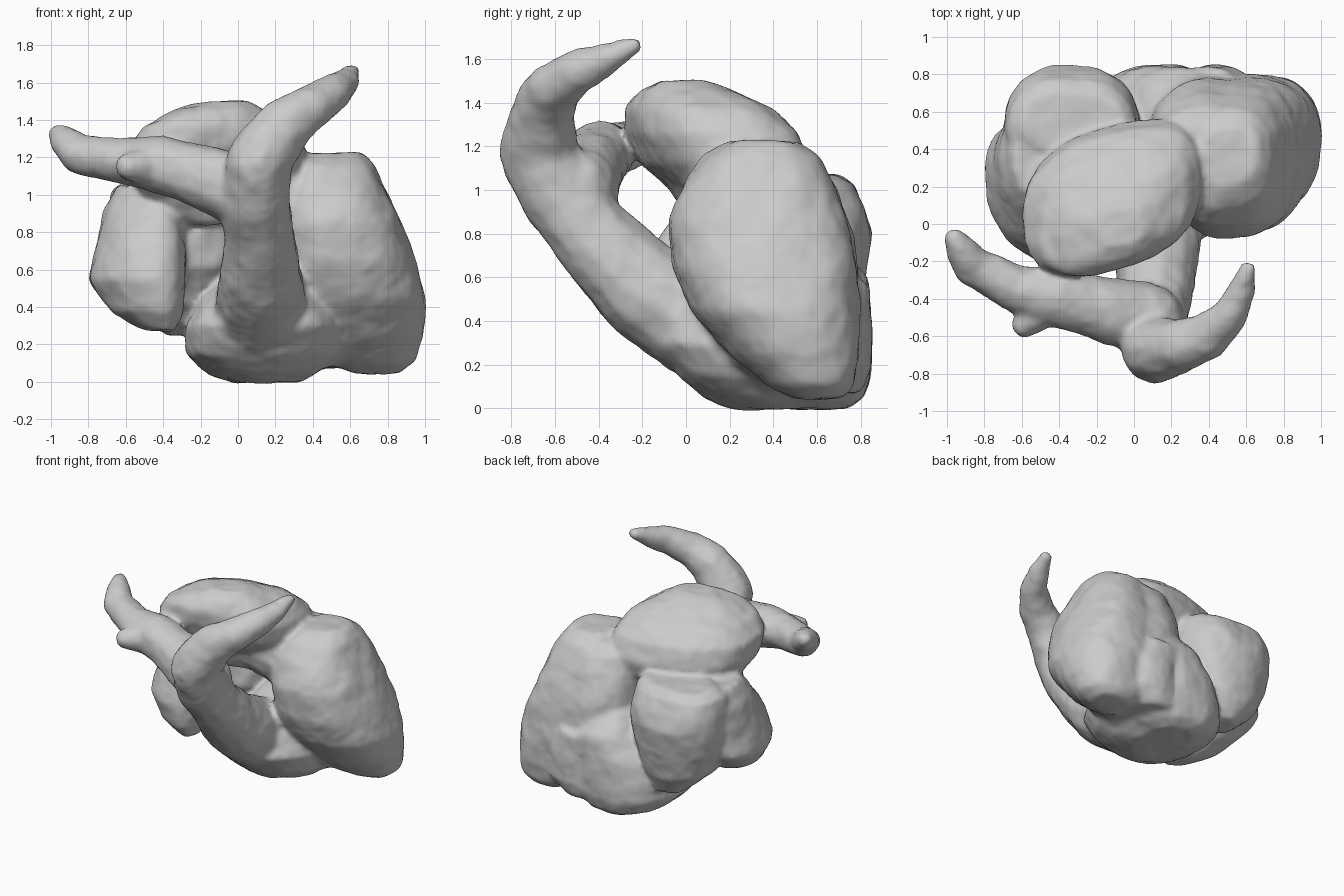
import bpy, bmesh, math
from mathutils import Vector

# gentle lumpiness of the skin
lumps = bpy.data.textures.new("lumps", 'CLOUDS')
lumps.noise_scale = 0.2


def loft(bm, slices, shear=0.0, power=2.3, n=32):
    """Closed blob from horizontal slices (z, x0, x1, y0, y1)."""
    rings = []
    for z, x0, x1, y0, y1 in slices:
        cx, cy, rx, ry = (x0 + x1) / 2, (y0 + y1) / 2, (x1 - x0) / 2, (y1 - y0) / 2
        ry = math.sqrt(max(ry * ry - (shear * rx) ** 2, 0.25 * ry * ry))
        ring = []
        for i in range(n):
            a = 2 * math.pi * i / n
            c, s = math.cos(a), math.sin(a)
            x = rx * math.copysign(abs(c) ** (2 / power), c)
            y = ry * math.copysign(abs(s) ** (2 / power), s)
            ring.append(bm.verts.new((cx + x, cy + y + shear * x, z)))
        rings.append(ring)
    faces = [bm.faces.new(rings[0][::-1]), bm.faces.new(rings[-1])]
    for a, b in zip(rings, rings[1:]):
        for i in range(n):
            j = (i + 1) % n
            faces.append(bm.faces.new((a[i], a[j], b[j], b[i])))
    bmesh.ops.recalc_face_normals(bm, faces=faces)


def tube(bm, pts, steps=6):
    """Tapering vessel as a chain of spheres (x, y, z, radius)."""
    for a, b in zip(pts, pts[1:]):
        for k in range(steps + 1):
            p = Vector(a).lerp(Vector(b), k / steps)
            v = bmesh.ops.create_icosphere(bm, subdivisions=2, radius=p[3])['verts']
            bmesh.ops.translate(bm, verts=v, vec=p.xyz)


def finish(name, bm, smooth):
    """Fuse the pieces into one smooth organic skin."""
    me = bpy.data.meshes.new(name)
    bm.to_mesh(me)
    bm.free()
    ob = bpy.data.objects.new(name, me)
    bpy.context.collection.objects.link(ob)
    r = ob.modifiers.new("fuse", 'REMESH')
    r.mode, r.voxel_size, r.use_smooth_shade = 'VOXEL', 0.02, True
    s = ob.modifiers.new("soften", 'SMOOTH')
    s.factor, s.iterations = 0.5, smooth
    d = ob.modifiers.new("lumps", 'DISPLACE')
    d.texture, d.strength, d.mid_level = lumps, 0.03, 0.4
    return ob


bm = bmesh.new()

# left ventricle on the right, with a back shoulder reaching under the top chamber
loft(bm, [(.05, .6, .86, .5, .72), (.11, .43, .94, .38, .76), (.25, .25, .985, .2, .79),
          (.45, .2, 1.0, .03, .79), (.65, .2, .94, -.06, .78), (.85, .2, .87, -.08, .74),
          (1.03, .22, .79, -.01, .67), (1.15, .26, .73, .08, .61), (1.22, .36, .66, .2, .52)],
     shear=.08, power=2.4)
loft(bm, [(.35, .2, .7, .3, .78), (.55, .12, .75, .2, .79), (.8, .08, .7, .15, .76),
          (1.0, .09, .65, .15, .69), (1.12, .13, .6, .18, .62), (1.19, .25, .55, .25, .54)])

# left atrium on top, slanting down to the back, and its passage to the ventricle
loft(bm, [(.85, -.3, .2, .04, .42), (1.0, -.52, .34, -.06, .52), (1.12, -.59, .37, -.19, .54),
          (1.26, -.59, .36, -.26, .5), (1.37, -.5, .28, -.26, .38), (1.45, -.34, .16, -.21, .22),
          (1.5, -.18, .06, -.12, .08)], shear=.24, power=2.6)
tube(bm, [(.05, .22, 1.05, .24), (.36, .3, .92, .27)])

# right atrium: flat-topped back lobe and hanging front lobe
loft(bm, [(.25, -.38, -.15, .5, .7), (.42, -.58, -.08, .28, .78), (.62, -.68, .01, .14, .82),
          (.8, -.7, .03, .14, .85), (.92, -.69, .02, .22, .82), (1.02, -.67, .0, .3, .77),
          (1.07, -.6, -.06, .38, .7)])
loft(bm, [(.28, -.5, -.34, -.1, .1), (.38, -.68, -.3, -.17, .32), (.55, -.8, -.28, -.2, .52),
          (.72, -.75, -.28, -.15, .55), (.9, -.72, -.3, -.03, .55), (1.05, -.64, -.3, .08, .45)],
     shear=-.4)

# right ventricle at the bottom
loft(bm, [(.0, -.02, .32, .22, .74), (.05, -.17, .42, .08, .82), (.15, -.28, .55, -.03, .85),
          (.3, -.28, .56, -.14, .85), (.45, -.2, .52, -.08, .85), (.6, -.05, .5, .1, .83),
          (.75, .05, .4, .3, .7)])
loft(bm, [(.08, .2, .55, .35, .8), (.2, .2, .7, .2, .85), (.4, .2, .7, .12, .85),
          (.58, .15, .62, .2, .84)])

# rising trunk and right branch
tube(bm, [(.12, .05, .4, .26), (.12, -.2, .55, .23), (.11, -.42, .78, .195),
          (.1, -.58, .98, .185), (.11, -.67, 1.16, .18), (.15, -.67, 1.24, .17),
          (.24, -.65, 1.36, .145), (.38, -.61, 1.46, .125), (.5, -.5, 1.54, .1),
          (.57, -.37, 1.6, .075), (.61, -.24, 1.66, .04)])

# left branch with a short stub
tube(bm, [(.07, -.5, 1.0, .195), (-.13, -.47, 1.08, .18), (-.4, -.4, 1.16, .16),
          (-.62, -.35, 1.18, .125), (-.85, -.23, 1.22, .11), (-.92, -.14, 1.28, .08),
          (-.96, -.07, 1.33, .045)])
tube(bm, [(-.48, -.44, 1.15, .11), (-.58, -.54, 1.15, .07)])
finish("heart_chambers", bm, 8)
